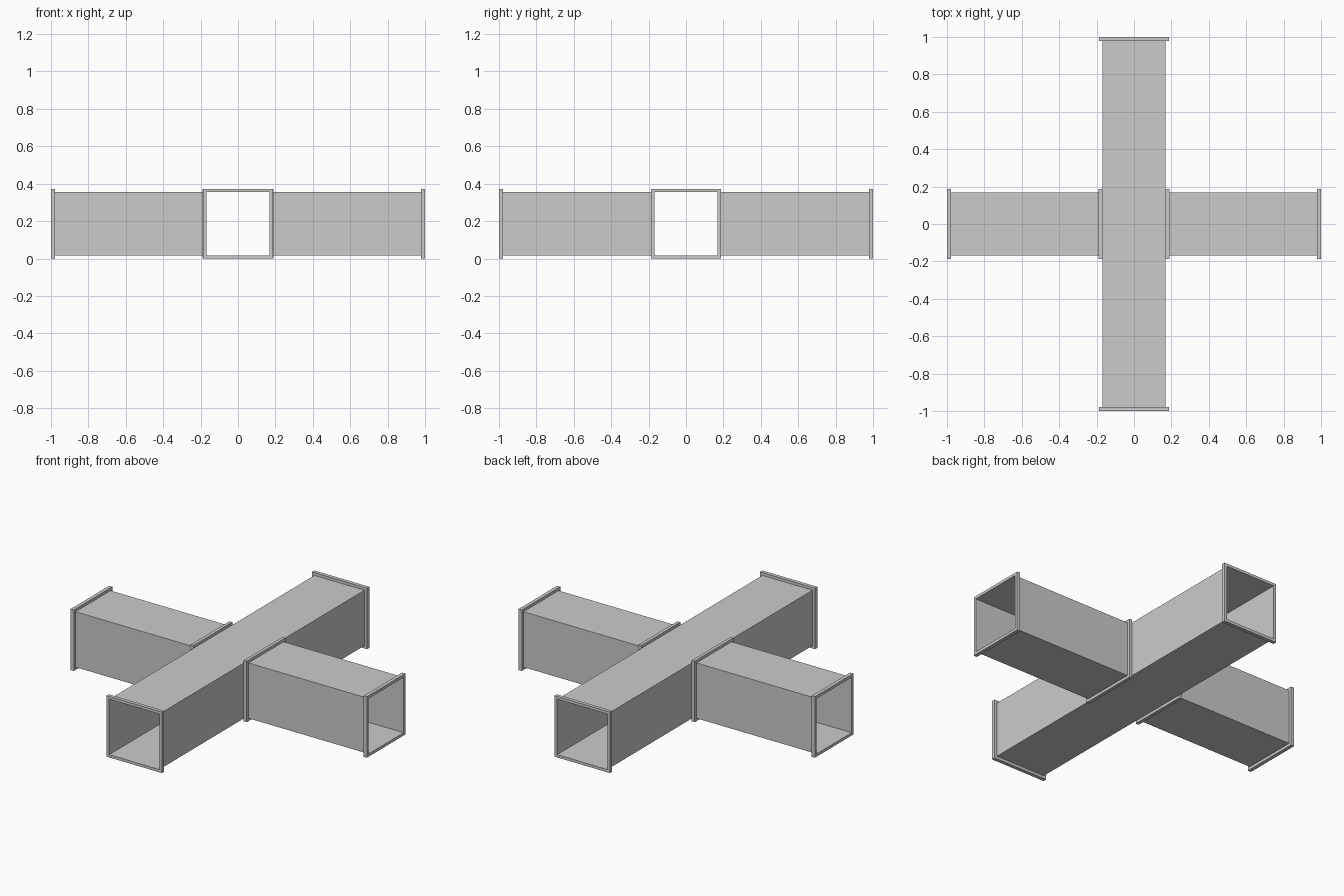
import bpy, bmesh
from mathutils import Vector

if "Cube" in bpy.data.objects:
    bpy.data.objects.remove(bpy.data.objects["Cube"])

R = 0.169      # half width of the duct
F = 0.186      # half width of the flanges
T = 0.022      # flange thickness
ZC = F         # height of the duct axis


def point(axis, along, across, up):
    # place a cross-section point on a duct running along x or y
    return Vector((along, across, ZC + up)) if axis == 'x' else Vector((across, along, ZC + up))


def ring(bm, axis, along, h):
    return [bm.verts.new(point(axis, along, a * h, b * h))
            for a, b in ((-1, -1), (1, -1), (1, 1), (-1, 1))]


def bridge(bm, r1, r2, sides=range(4)):
    for i in sides:
        j = (i + 1) % 4
        bm.faces.new((r1[i], r1[j], r2[j], r2[i]))


def finish(bm, name):
    bmesh.ops.remove_doubles(bm, verts=bm.verts, dist=1e-5)
    bmesh.ops.recalc_face_normals(bm, faces=bm.faces)
    me = bpy.data.meshes.new(name)
    bm.to_mesh(me)
    bm.free()
    ob = bpy.data.objects.new(name, me)
    bpy.context.collection.objects.link(ob)


def flange(name, axis, a, b):
    # square frame around the duct
    bm = bmesh.new()
    loops = [ring(bm, axis, a, F), ring(bm, axis, b, F),
             ring(bm, axis, b, R), ring(bm, axis, a, R)]
    for k in range(4):
        bridge(bm, loops[k], loops[(k + 1) % 4])
    finish(bm, name)


# main duct: sheet-metal tube with side openings where the branches join
bm = bmesh.new()
stations = [ring(bm, 'y', y, R) for y in (-1, -R, R, 1)]
bridge(bm, stations[0], stations[1])
bridge(bm, stations[1], stations[2], (0, 2))
bridge(bm, stations[2], stations[3])
finish(bm, "main_duct")

for s, side, end in ((-1, "left", "front"), (1, "right", "back")):
    # branch duct
    bm = bmesh.new()
    bridge(bm, ring(bm, 'x', s * R, R), ring(bm, 'x', s, R))
    finish(bm, side + "_branch_duct")
    # end flanges and the collar at the junction
    flange(end + "_end_flange", 'y', s * (1 - T), s)
    flange(side + "_end_flange", 'x', s * (1 - T), s)
    flange(side + "_junction_flange", 'x', s * R, s * (R + T - 0.002))
